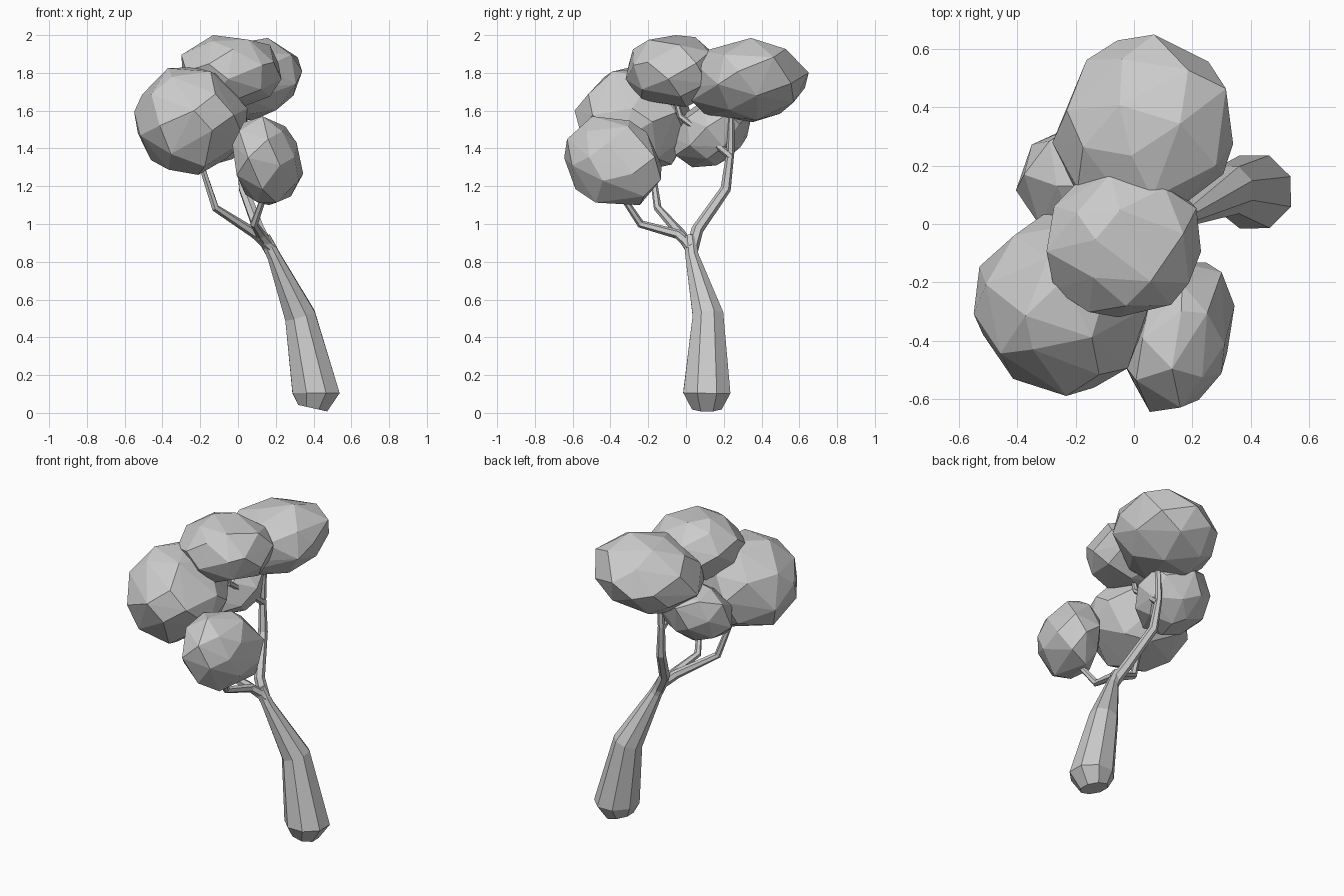
import bpy, bmesh, math, random
from mathutils import Vector

if "Cube" in bpy.data.objects:
    bpy.data.objects.remove(bpy.data.objects["Cube"])


def finish(name, bm):
    bmesh.ops.recalc_face_normals(bm, faces=bm.faces)
    mesh = bpy.data.meshes.new(name)
    bm.to_mesh(mesh)
    bm.free()
    bpy.context.collection.objects.link(bpy.data.objects.new(name, mesh))


def limb(name, path, sides):
    """Tapered faceted tube through (x, y, z, radius) points."""
    bm = bmesh.new()
    pts = [Vector(p[:3]) for p in path]
    rings = []
    for i, p in enumerate(pts):
        before, after = pts[max(i - 1, 0)], pts[min(i + 1, len(pts) - 1)]
        t = (after - p).normalized() + (p - before).normalized()
        t.normalize()
        u = (Vector((1, 0.01, 0)) - t * t.x).normalized()
        u = (u - t * u.dot(t)).normalized()
        v = t.cross(u)
        ring = []
        for k in range(sides):
            a = 2 * math.pi * (k + 0.5) / sides
            ring.append(bm.verts.new(p + (u * math.cos(a) + v * math.sin(a)) * path[i][3]))
        rings.append(ring)
    for r0, r1 in zip(rings, rings[1:]):
        for k in range(sides):
            j = (k + 1) % sides
            bm.faces.new((r0[k], r0[j], r1[j], r1[k]))
    bm.faces.new(rings[0])
    bm.faces.new(rings[-1])
    finish(name, bm)


def foliage(name, lo, hi, axis, stretch, seed, count=30):
    """Faceted hull of scattered sphere points, stretched along an axis and fitted to bounds."""
    rng = random.Random(seed)
    axis = Vector(axis).normalized()
    pts = []
    for i in range(count):
        z = 1 - 2 * (i + 0.5) / count
        a = i * math.pi * (3 - math.sqrt(5)) + seed
        r = math.sqrt(1 - z * z)
        p = Vector((r * math.cos(a), r * math.sin(a), z))
        p += Vector([rng.uniform(-0.14, 0.14) for _ in range(3)])
        p = p.normalized() * rng.uniform(0.97, 1.03)
        pts.append(p + axis * p.dot(axis) * stretch)
    for c in range(3):
        low, high = min(p[c] for p in pts), max(p[c] for p in pts)
        for p in pts:
            p[c] = lo[c] + (p[c] - low) / (high - low) * (hi[c] - lo[c])
    bm = bmesh.new()
    for p in pts:
        bm.verts.new(p)
    hull = bmesh.ops.convex_hull(bm, input=bm.verts)
    bmesh.ops.delete(bm, geom=list({v for v in hull["geom_interior"]
                                    if isinstance(v, bmesh.types.BMVert)}), context='VERTS')
    finish(name, bm)


# Leaning trunk with a rounded foot
limb("trunk", [(0.395, 0.11, 0.025, 0.085), (0.413, 0.11, 0.105, 0.135),
               (0.328, 0.117, 0.515, 0.088), (0.19, 0.032, 0.83, 0.038),
               (0.14, 0.02, 0.93, 0.034)], 8)

# Forking branches
limb("left_branch", [(0.18, 0.025, 0.87, 0.03), (0.09, -0.03, 0.95, 0.027),
                     (-0.12, -0.15, 1.085, 0.021), (-0.21, -0.19, 1.36, 0.015)], 6)
limb("front_branch", [(0.17, 0.03, 0.88, 0.03), (0.12, -0.04, 0.945, 0.026),
                      (0.085, -0.24, 1.0, 0.021), (0.15, -0.36, 1.18, 0.015)], 6)
limb("back_branch", [(0.17, 0.03, 0.86, 0.034), (0.11, 0.06, 0.97, 0.032),
                     (0.03, 0.21, 1.185, 0.028), (0.01, 0.235, 1.38, 0.021),
                     (0.02, 0.24, 1.65, 0.016)], 6)
limb("upper_branch", [(0.015, 0.235, 1.36, 0.021), (0.0, 0.15, 1.43, 0.019),
                      (-0.04, -0.03, 1.57, 0.016), (-0.04, -0.07, 1.72, 0.014)], 6)

# Leaf clumps
foliage("left_foliage", (-0.55, -0.59, 1.26), (0.05, 0.04, 1.83), (1, 0, 0), 0.0, 1, 32)
foliage("front_foliage", (-0.03, -0.645, 1.10), (0.345, -0.13, 1.57), (0.6, 0.7, -0.3), 0.35, 2, 28)
foliage("top_foliage", (-0.30, -0.32, 1.62), (0.23, 0.18, 2.0), (1, 0, 0), 0.0, 3, 30)
foliage("back_foliage", (-0.28, 0.0, 1.54), (0.34, 0.65, 1.985), (0.6, 0.2, 0.6), 0.25, 4, 32)
foliage("middle_foliage", (-0.405, -0.07, 1.30), (0.06, 0.35, 1.68), (0, 1, 0.8), 0.35, 5, 28)
